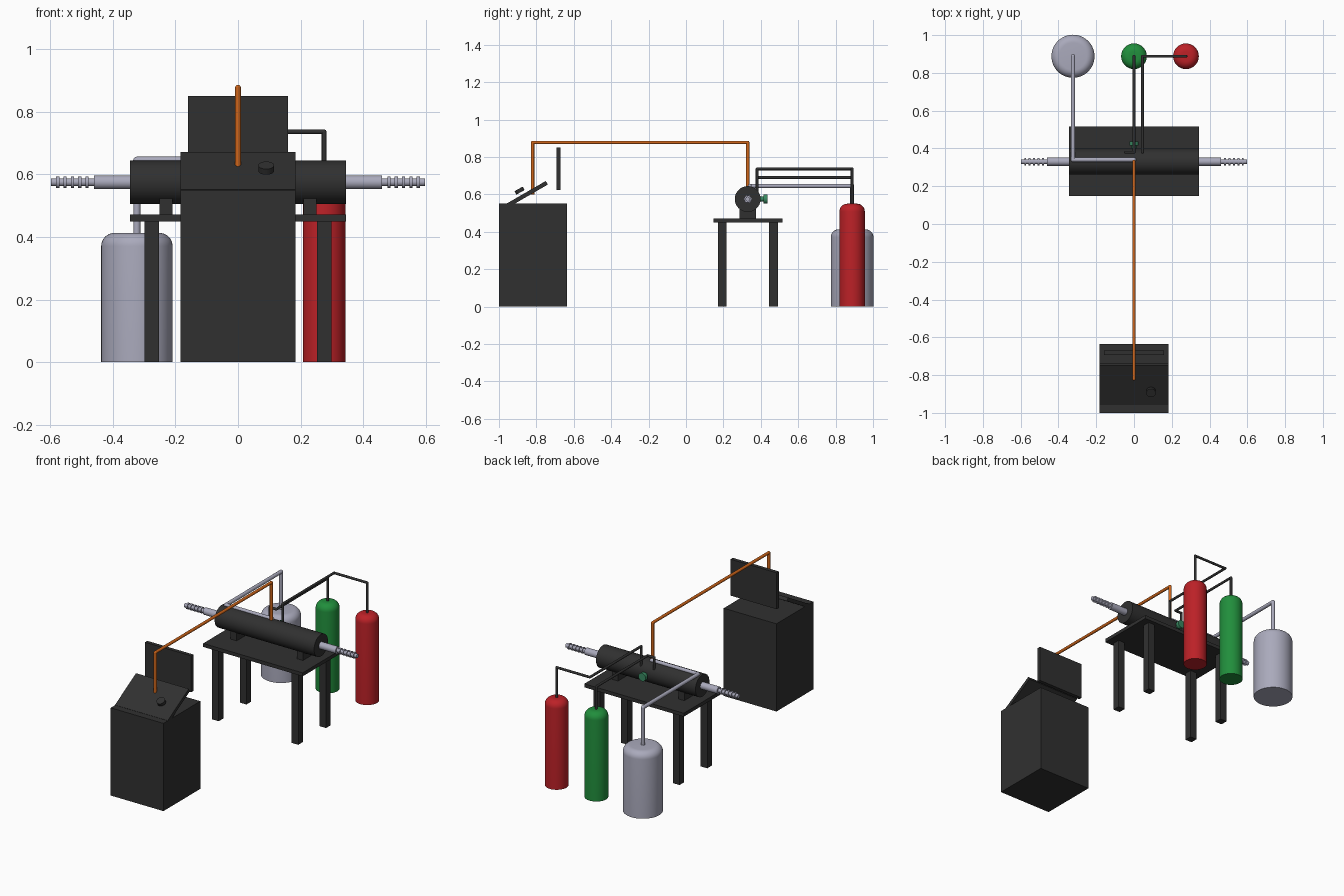
import bpy, bmesh, math
from mathutils import Vector, Matrix

if "Cube" in bpy.data.objects:
    bpy.data.objects.remove(bpy.data.objects["Cube"])


def material(name, rgb):
    m = bpy.data.materials.new(name)
    m.diffuse_color = (*rgb, 1)
    m.use_nodes = True
    m.node_tree.nodes["Principled BSDF"].inputs["Base Color"].default_value = m.diffuse_color
    return m


DARK = material("dark_grey", (0.03, 0.03, 0.03))
STEEL = material("pale_steel", (0.40, 0.40, 0.50))
ORANGE = material("orange", (0.62, 0.13, 0.01))
RED = material("red", (0.50, 0.015, 0.02))
GREEN = material("green", (0.015, 0.27, 0.045))
TEAL = material("teal_green", (0.04, 0.25, 0.12))


def finish(name, bm, mat, smooth=True):
    bmesh.ops.recalc_face_normals(bm, faces=bm.faces)
    me = bpy.data.meshes.new(name)
    bm.to_mesh(me)
    bm.free()
    ob = bpy.data.objects.new(name, me)
    bpy.context.collection.objects.link(ob)
    me.materials.append(mat)
    if smooth:
        bpy.ops.object.select_all(action='DESELECT')
        ob.select_set(True)
        bpy.context.view_layer.objects.active = ob
        bpy.ops.object.shade_smooth_by_angle(angle=math.radians(35))
    return ob


def box(name, lo, hi, mat=DARK, tilt=0):
    lo, hi = Vector(lo), Vector(hi)
    bm = bmesh.new()
    bmesh.ops.create_cube(bm, size=1, matrix=Matrix.Diagonal((*(hi - lo), 1)))
    m = Matrix.Translation((lo + hi) / 2) @ Matrix.Rotation(tilt, 4, 'X')
    bmesh.ops.transform(bm, matrix=m, verts=bm.verts)
    return finish(name, bm, mat, False)


def add_rod(bm, a, b, r, seg):
    a, b = Vector(a), Vector(b)
    d = b - a
    m = Matrix.Translation((a + b) / 2) @ d.to_track_quat('Z', 'Y').to_matrix().to_4x4()
    bmesh.ops.create_cone(bm, cap_ends=True, segments=seg, radius1=r, radius2=r,
                          depth=d.length, matrix=m)


def rod(name, a, b, r, mat, seg=32):
    bm = bmesh.new()
    add_rod(bm, a, b, r, seg)
    return finish(name, bm, mat)


def pipe(name, points, r, mat):
    bm = bmesh.new()
    for a, b in zip(points, points[1:]):
        add_rod(bm, a, b, r, 16)
    for p in points[1:-1]:
        bmesh.ops.create_uvsphere(bm, u_segments=16, v_segments=8, radius=r * 1.02,
                                  matrix=Matrix.Translation(p))
    return finish(name, bm, mat)


def tank(name, x, r, h, mat, y=0.888, fillet=0.042):
    profile = [(0, 0), (r, 0)]
    for i in range(9):
        t = math.pi / 2 * i / 8
        profile.append((r - fillet + fillet * math.cos(t), h - fillet + fillet * math.sin(t)))
    profile.append((0, h))
    bm = bmesh.new()
    vs = [bm.verts.new((x + px, y, pz)) for px, pz in profile]
    es = [bm.edges.new(e) for e in zip(vs, vs[1:])]
    bmesh.ops.spin(bm, geom=vs + es, cent=(x, y, 0), axis=(0, 0, 1),
                   angle=math.tau, steps=48)
    bmesh.ops.remove_doubles(bm, verts=bm.verts, dist=1e-5)
    return finish(name, bm, mat)


# Control console: cabinet, sloping panel, knob and upright screen
box("console_cabinet", (-0.183, -1.0, 0), (0.183, -0.635, 0.55))
box("console_panel", (-0.183, -0.968, 0.591), (0.183, -0.728, 0.613), tilt=math.radians(30))
rod("console_knob", (0.09, -0.885, 0.611), (0.09, -0.895, 0.629), 0.025, DARK)
box("console_screen", (-0.16, -0.693, 0.622), (0.16, -0.670, 0.85))

# Table
box("table_top", (-0.345, 0.148, 0.45), (0.345, 0.515, 0.472))
for sx, side in ((-1, "left"), (1, "right")):
    for y, end in ((0.193, "front"), (0.468, "back")):
        box(f"table_leg_{end}_{side}", (sx * 0.276 - 0.023, y - 0.023, 0),
            (sx * 0.276 + 0.023, y + 0.023, 0.45))

# Reaction chamber with its cradles and ribbed insulators at both ends
CY, CZ = 0.33, 0.575
rod("chamber_body", (-0.345, CY, CZ), (0.345, CY, CZ), 0.069, DARK, 48)
for sx, side in ((-1, "left"), (1, "right")):
    box(f"chamber_cradle_{side}", (sx * 0.23 - 0.021, 0.285, 0.47),
        (sx * 0.23 + 0.021, 0.375, 0.53))
    rod(f"end_sleeve_{side}", (sx * 0.34, CY, CZ), (sx * 0.46, CY, CZ), 0.022, STEEL)
    rod(f"end_rod_{side}", (sx * 0.45, CY, CZ), (sx * 0.598, CY, CZ), 0.0125, STEEL)
    for i in range(5):
        x = 0.482 + 0.0235 * i
        rod(f"insulator_ring_{side}_{i + 1}", (sx * (x - 0.005), CY, CZ),
            (sx * (x + 0.005), CY, CZ), 0.019, STEEL)

# Valve on the back of the chamber
rod("valve_stem", (0, 0.385, CZ), (0, 0.42, CZ), 0.013, TEAL)
rod("valve_wheel", (0, 0.415, CZ), (0, 0.436, CZ), 0.025, TEAL)

# Gas tanks
tank("wide_grey_tank", -0.323, 0.114, 0.413, STEEL)
tank("green_tank", 0, 0.068, 0.55, GREEN)
tank("red_tank", 0.275, 0.068, 0.55, RED)

# Pipes and cable
Y = 0.888
pipe("grey_tank_pipe", [(-0.323, Y, 0.40), (-0.323, Y, 0.645), (-0.323, 0.34, 0.645),
                        (0, 0.34, 0.645), (0, 0.34, 0.60)], 0.0115, STEEL)
pipe("green_tank_pipe", [(0, Y, 0.54), (0, Y, 0.69), (0, 0.38, 0.69),
                         (-0.045, 0.38, 0.69), (-0.045, 0.38, 0.60)], 0.0075, DARK)
pipe("red_tank_pipe", [(0.275, Y, 0.54), (0.275, Y, 0.736), (0.045, Y, 0.736),
                       (0.045, 0.38, 0.736), (0.045, 0.38, 0.60)], 0.0075, DARK)
pipe("power_cable", [(0, -0.82, 0.60), (0, -0.82, 0.877), (0, 0.33, 0.877),
                     (0, 0.33, 0.63)], 0.009, ORANGE)
